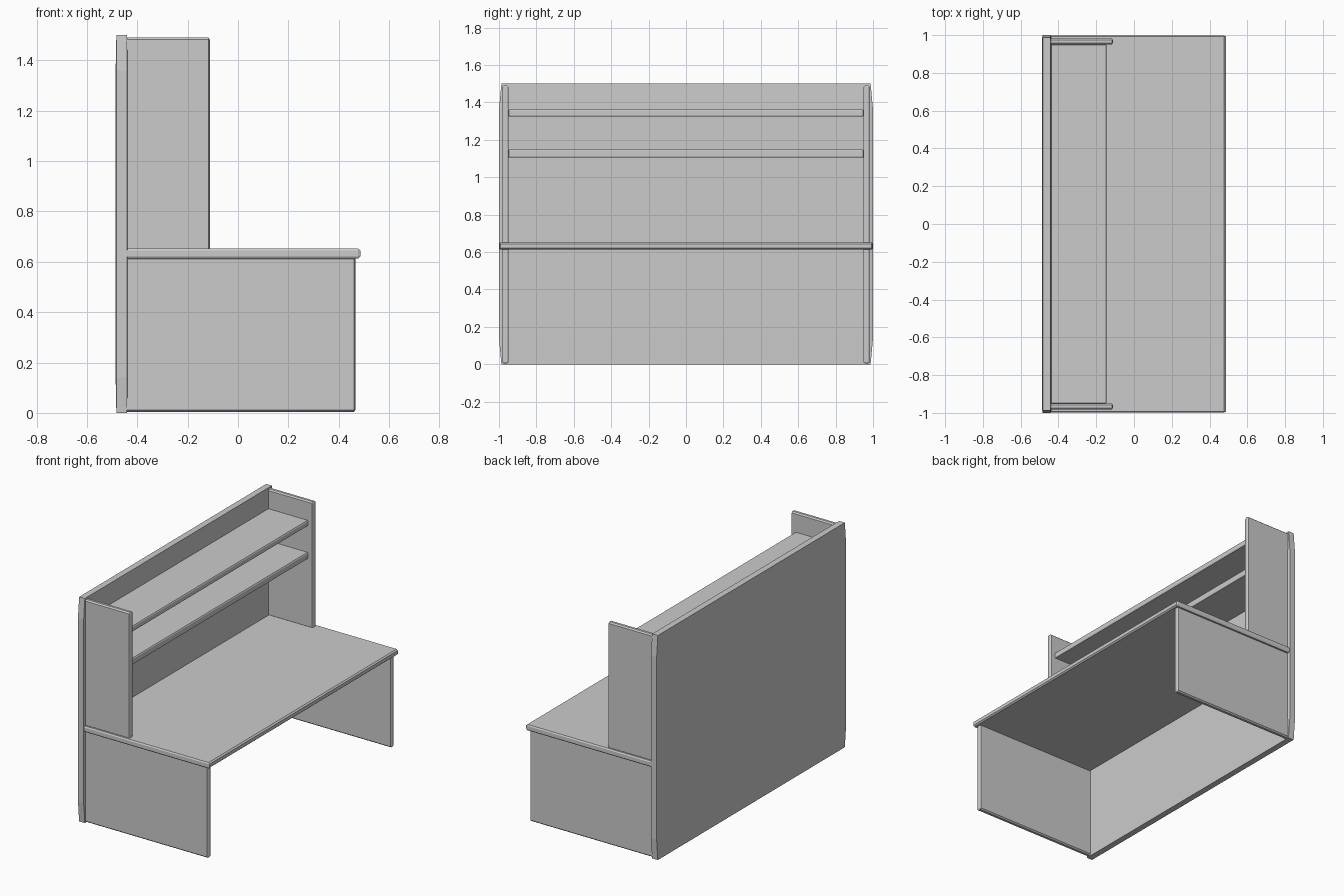
import bpy
import bmesh

if "Cube" in bpy.data.objects:
    bpy.data.objects.remove(bpy.data.objects["Cube"])


def board(name, lo, hi, bevel):
    """Chamfered board between two corners, with its own bevel width per axis."""
    bm = bmesh.new()
    bmesh.ops.create_cube(bm, size=2)
    bmesh.ops.bevel(bm, geom=bm.edges[:], offset=0.1, offset_type='OFFSET',
                    segments=1, affect='EDGES')
    for v in bm.verts:
        for i in range(3):
            half = (hi[i] - lo[i]) / 2
            inset = 0 if abs(v.co[i]) > 0.95 else bevel[i]
            sign = 1 if v.co[i] > 0 else -1
            v.co[i] = (lo[i] + hi[i]) / 2 + sign * (half - inset)
    bmesh.ops.recalc_face_normals(bm, faces=bm.faces[:])
    mesh = bpy.data.meshes.new(name)
    bm.to_mesh(mesh)
    bm.free()
    obj = bpy.data.objects.new(name, mesh)
    bpy.context.collection.objects.link(obj)
    return obj


# Tall back panel, very slightly tapered toward its top and bottom
board("back_panel", (-0.486, -1.0, 0.0), (-0.438, 1.0, 1.5), (0.003, 0.013, 0.14))

# Desk top
board("desk_top", (-0.445, -0.998, 0.613), (0.486, 0.998, 0.652), (0.009, 0.005, 0.008))

# Side panels above and below the desk top, on both ends
for side, y0, y1 in (("left", -0.983, -0.949), ("right", 0.949, 0.983)):
    board(side + "_leg_panel", (-0.445, y0, 0.004), (0.466, y1, 0.620),
          (0.005, 0.009, 0.008))
    board(side + "_shelf_side", (-0.445, y0, 0.645), (-0.112, y1, 1.490),
          (0.005, 0.009, 0.008))

# Two shelves between the upper side panels
for name, z0, z1 in (("lower_shelf", 1.105, 1.148), ("upper_shelf", 1.325, 1.362)):
    board(name, (-0.445, -0.95, z0), (-0.145, 0.95, z1), (0.004, 0.003, 0.006))
